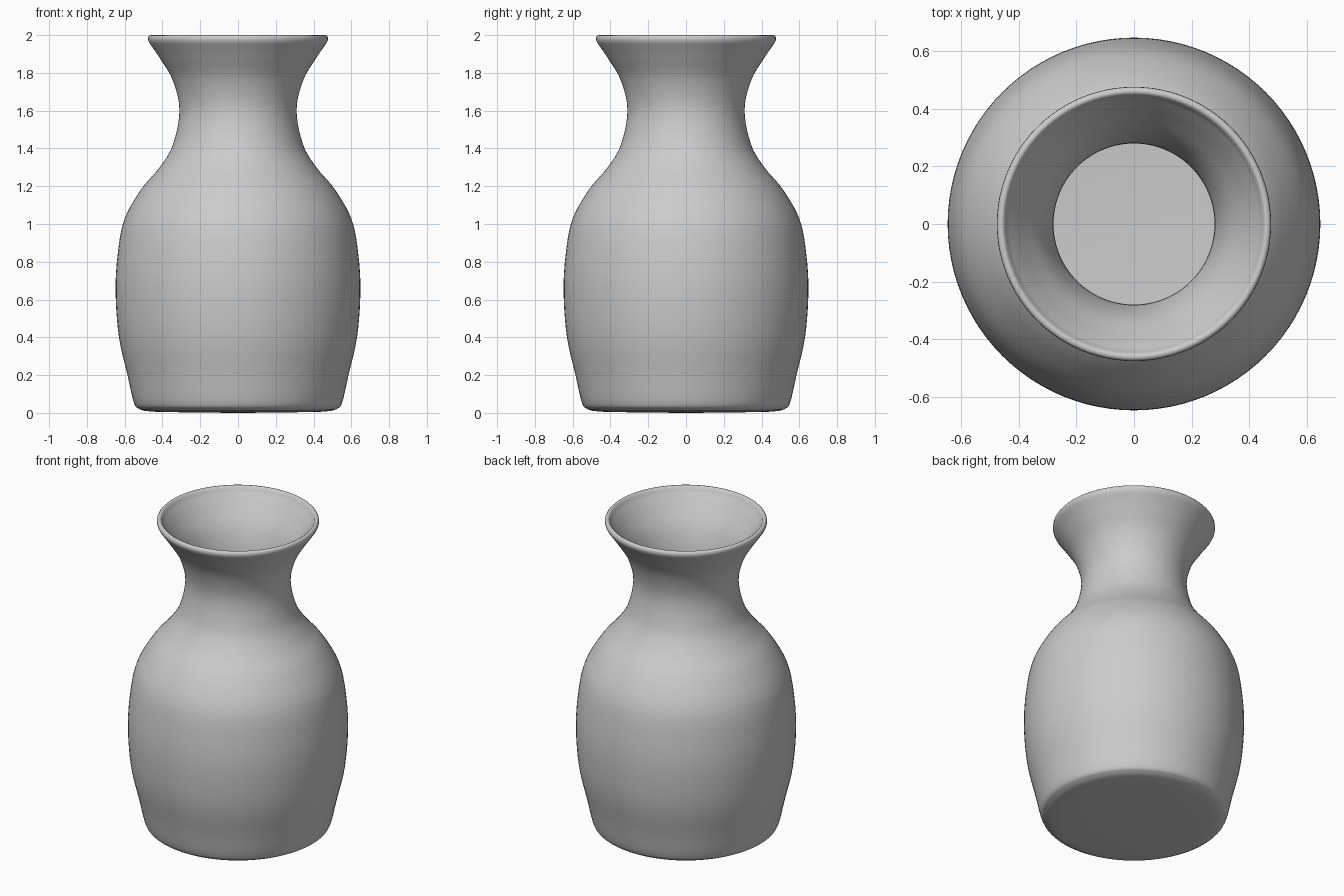
import bpy, bmesh, math
from mathutils import Vector

if "Cube" in bpy.data.objects:
    bpy.data.objects.remove(bpy.data.objects["Cube"], do_unlink=True)

WALL = 0.03
SEGMENTS = 96

# Outer silhouette as (radius, height), from foot to lip
OUTLINE = [(0.52, 0.018), (0.55, 0.05), (0.585, 0.2), (0.63, 0.4),
           (0.648, 0.63), (0.638, 0.83), (0.603, 1.02), (0.515, 1.18),
           (0.415, 1.3), (0.345, 1.42), (0.31, 1.6), (0.345, 1.76),
           (0.415, 1.88), (0.47, 1.96)]


def smooth_path(points, steps=5):
    """Catmull-Rom curve through the points."""
    p = [Vector(q) for q in points]
    p = [2 * p[0] - p[1]] + p + [2 * p[-1] - p[-2]]
    path = []
    for a, b, c, d in zip(p, p[1:], p[2:], p[3:]):
        for i in range(steps):
            t = i / steps
            path.append(0.5 * (2 * b + (c - a) * t + (2 * a - 5 * b + 4 * c - d) * t * t
                               + (3 * b - a - 3 * c + d) * t ** 3))
    return path + [p[-2]]


def offset_inward(path, distance):
    """Shift the path towards the axis along its normals."""
    result = []
    for i, q in enumerate(path):
        tangent = (path[min(i + 1, len(path) - 1)] - path[max(i - 1, 0)]).normalized()
        result.append(q + Vector((-tangent.y, tangent.x)) * distance)
    return result


# Full section: foot, outer wall, rounded lip, inner wall, floor
outer = smooth_path(OUTLINE)
inner = [q for q in offset_inward(outer, WALL) if q.y > 0.07]
lip = [Vector(q) for q in [(0.477, 1.975), (0.476, 1.99), (0.469, 1.998),
                           (0.46, 2.0), (0.451, 1.995)]]
foot = [Vector(q) for q in [(0, 0), (0.25, 0.002), (0.44, 0.006), (0.49, 0.01)]]
floor = [Vector(q) for q in [(0.5, 0.045), (0.46, 0.04), (0, 0.04)]]
section = foot + outer + lip + inner[::-1] + floor

# Lathe the section around the vertical axis
bm = bmesh.new()
verts = [bm.verts.new((q.x, 0, q.y)) for q in section]
edges = [bm.edges.new(pair) for pair in zip(verts, verts[1:])]
bmesh.ops.spin(bm, geom=verts + edges, cent=(0, 0, 0), axis=(0, 0, 1),
               angle=math.tau, steps=SEGMENTS, use_merge=True)
bmesh.ops.remove_doubles(bm, verts=bm.verts, dist=0.0005)
bmesh.ops.recalc_face_normals(bm, faces=bm.faces)
mesh = bpy.data.meshes.new("vase")
bm.to_mesh(mesh)
bm.free()

vase = bpy.data.objects.new("vase", mesh)
bpy.context.collection.objects.link(vase)

# Plain grey clay
clay = bpy.data.materials.new("grey_clay")
clay.use_nodes = True
colour = (0.6, 0.6, 0.6, 1)
clay.diffuse_color = colour
clay.node_tree.nodes["Principled BSDF"].inputs["Base Color"].default_value = colour
mesh.materials.append(clay)

bpy.ops.object.select_all(action='DESELECT')
vase.select_set(True)
bpy.context.view_layer.objects.active = vase
bpy.ops.object.shade_smooth_by_angle(angle=math.radians(50))
